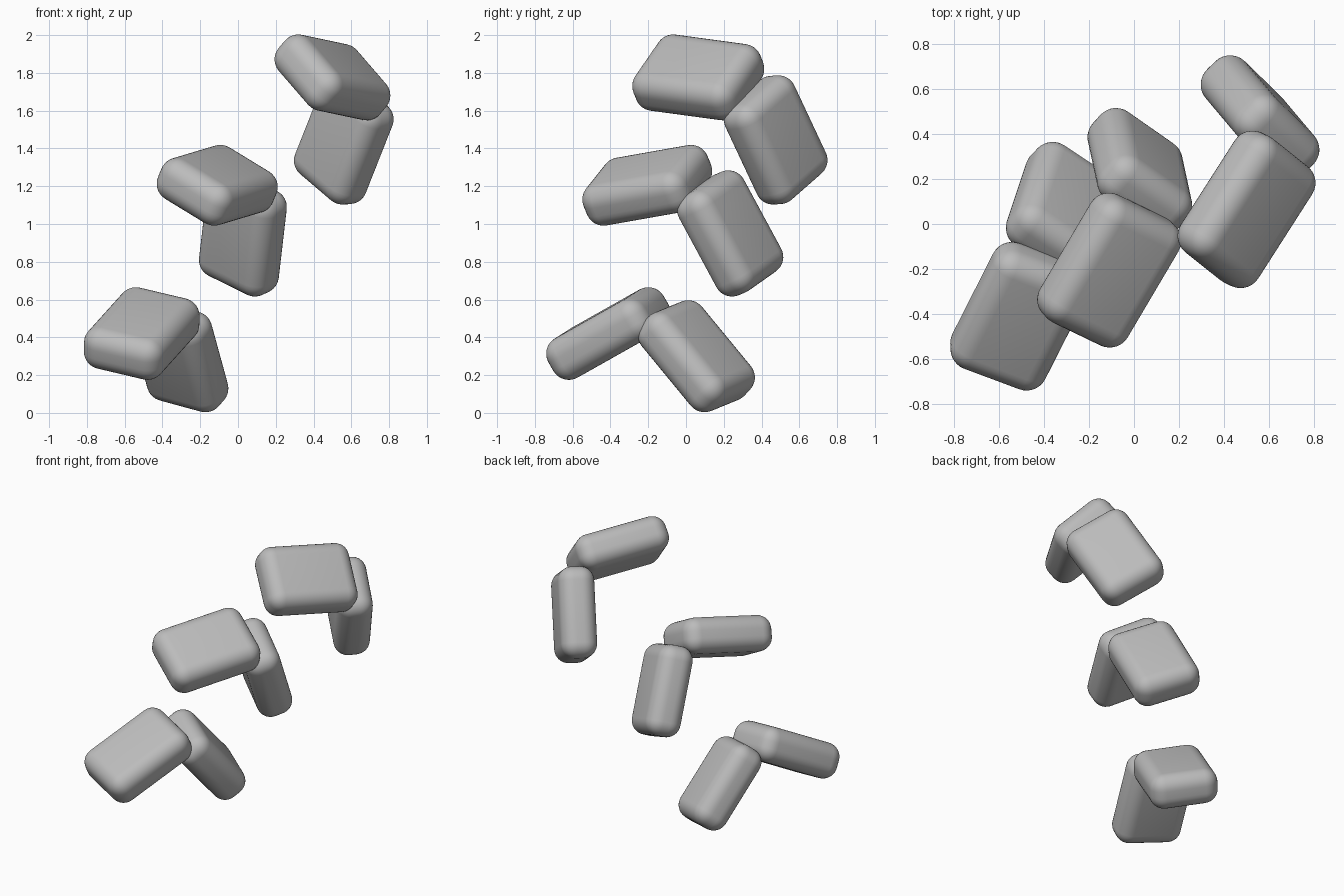
import bpy
import bmesh
from mathutils import Vector, Matrix

cube = bpy.data.objects.get("Cube")
if cube:
    bpy.data.objects.remove(cube, do_unlink=True)

RADIUS = 0.095
WIDTH, THICKNESS = 0.455, 0.24
UPPER_LENGTH, LOWER_LENGTH = 0.635, 0.605

grey = bpy.data.materials.new("plain grey")
grey.use_nodes = True
color = (0.5, 0.5, 0.5, 1)
grey.diffuse_color = color
grey.node_tree.nodes["Principled BSDF"].inputs["Base Color"].default_value = color


def slab(name, length, centre, along, across):
    """Rounded slab: along is its long axis, across its short one."""
    u = Vector(along).normalized()
    v = Vector(across)
    v = (v - u * v.dot(u)).normalized()
    turn = Matrix((u, v, u.cross(v))).transposed().to_4x4()

    bm = bmesh.new()
    bmesh.ops.create_cube(bm, size=1)
    bmesh.ops.scale(bm, vec=(length, WIDTH, THICKNESS), verts=bm.verts)
    bmesh.ops.bevel(bm, geom=bm.edges[:], offset=RADIUS, segments=8,
                    profile=0.5, affect='EDGES', clamp_overlap=True)
    mesh = bpy.data.meshes.new(name)
    bm.to_mesh(mesh)
    bm.free()
    mesh.materials.append(grey)
    mesh.shade_smooth()

    obj = bpy.data.objects.new(name, mesh)
    obj.matrix_world = Matrix.Translation(centre) @ turn
    bpy.context.collection.objects.link(obj)


# Three folded pairs, rising from low front right to high back left
slab("low_upper_slab", UPPER_LENGTH, (-0.51, -0.41, 0.42),
     (0.18, 0.355, 0.2), (0.238, -0.087, -0.055))
slab("low_lower_slab", LOWER_LENGTH, (-0.31, 0.055, 0.3),
     (0.085, 0.255, -0.31), (-0.216, 0.142, 0.06))
slab("middle_upper_slab", UPPER_LENGTH, (-0.11, -0.205, 1.205),
     (0.224, 0.379, 0.067), (0.2, -0.092, -0.12))
slab("middle_lower_slab", LOWER_LENGTH, (0.026, 0.234, 0.95),
     (-0.043, 0.2, -0.37), (-0.197, 0.141, 0.09))
slab("high_upper_slab", UPPER_LENGTH, (0.5, 0.065, 1.776),
     (0.237, 0.37, -0.05), (0.16, -0.115, -0.18))
slab("high_lower_slab", LOWER_LENGTH, (0.56, 0.475, 1.445),
     (-0.139, 0.165, -0.352), (-0.164, 0.16, 0.14))
